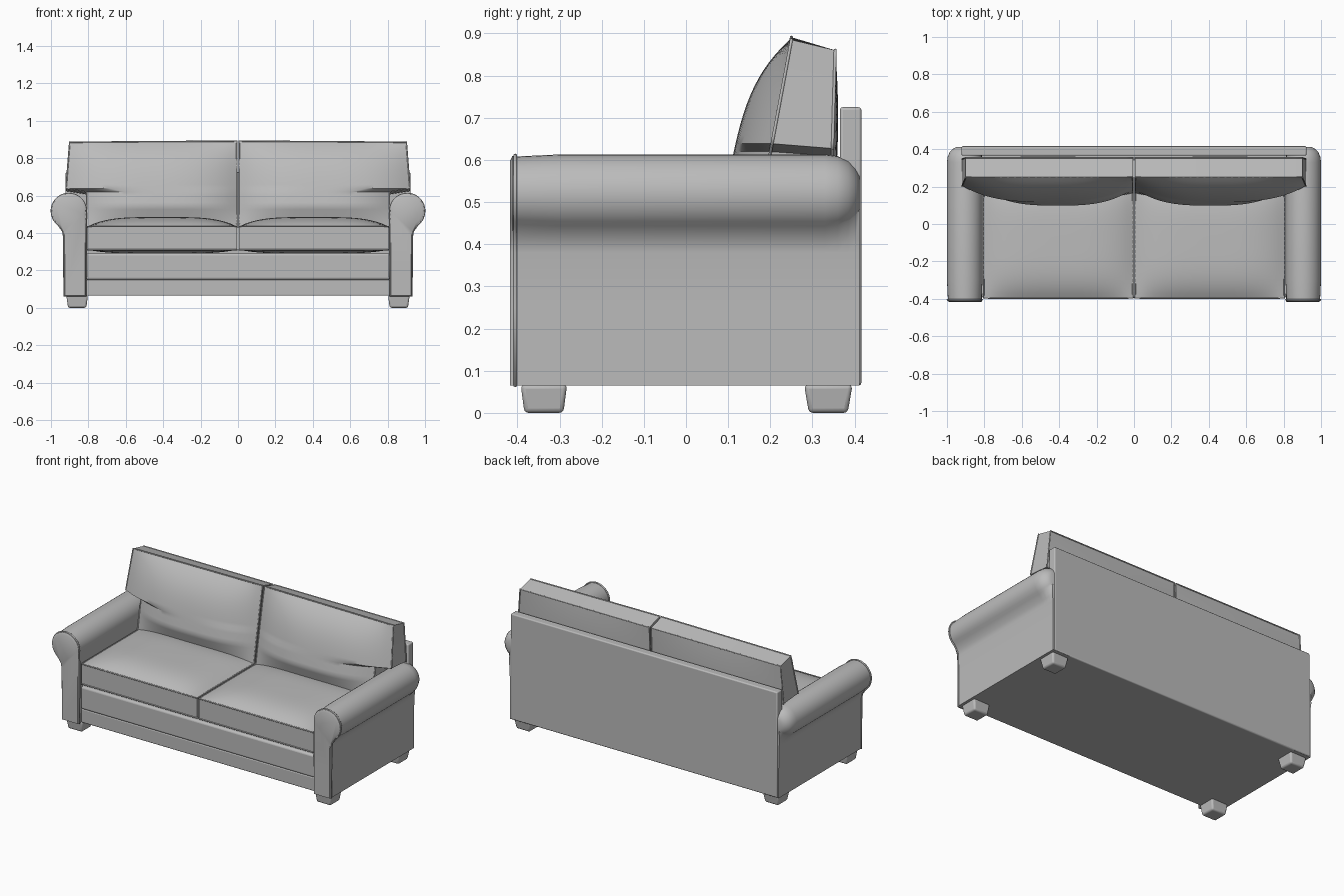
import bpy, bmesh, math

if "Cube" in bpy.data.objects:
    bpy.data.objects.remove(bpy.data.objects["Cube"])

fabric = bpy.data.materials.new("grey fabric")
fabric.diffuse_color = (0.5, 0.5, 0.5, 1)
fabric.use_nodes = True
fabric.node_tree.nodes["Principled BSDF"].inputs["Base Color"].default_value = fabric.diffuse_color


def finish(name, bm, bevel=0.0, mirror=False, angle=40, segments=3):
    bmesh.ops.recalc_face_normals(bm, faces=bm.faces)
    me = bpy.data.meshes.new(name)
    bm.to_mesh(me)
    bm.free()
    ob = bpy.data.objects.new(name, me)
    bpy.context.collection.objects.link(ob)
    me.materials.append(fabric)
    bpy.ops.object.select_all(action='DESELECT')
    ob.select_set(True)
    bpy.context.view_layer.objects.active = ob
    bpy.ops.object.shade_smooth_by_angle(angle=math.radians(angle))
    if bevel:
        m = ob.modifiers.new("bevel", 'BEVEL')
        m.width, m.segments = bevel, segments
        m.limit_method = 'ANGLE'
    if mirror:
        ob.modifiers.new("mirror", 'MIRROR')
    return ob


def box(name, x, y, z, bevel=0.0, mirror=False, taper=None):
    bm = bmesh.new()
    bmesh.ops.create_cube(bm, size=1)
    for v in bm.verts:
        k = taper if taper and v.co.z < 0 else 1
        v.co = ((x[0] + x[1]) / 2 + v.co.x * (x[1] - x[0]) * k,
                (y[0] + y[1]) / 2 + v.co.y * (y[1] - y[0]) * k,
                (z[0] + z[1]) / 2 + v.co.z * (z[1] - z[0]))
    return finish(name, bm, bevel, mirror)


def piping(name, points, radius=0.004):
    """Closed round cord along points, mirrored to the other side."""
    cu = bpy.data.curves.new(name, 'CURVE')
    cu.dimensions = '3D'
    cu.bevel_depth, cu.bevel_resolution = radius, 1
    sp = cu.splines.new('POLY')
    sp.points.add(len(points) - 1)
    for p, c in zip(sp.points, points):
        p.co = (*c, 1)
    sp.use_cyclic_u = True
    cu.materials.append(fabric)
    ob = bpy.data.objects.new(name, cu)
    bpy.context.collection.objects.link(ob)
    ob.modifiers.new("mirror", 'MIRROR')


def cushion(name, face_a, face_b, n=24):
    """Two puffed grids joined by a boxing strip, with piping on both seams."""
    bm = bmesh.new()
    rim = ([(i, 0) for i in range(n)] + [(n, j) for j in range(n)]
           + [(i, n) for i in range(n, 0, -1)] + [(0, j) for j in range(n, 0, -1)])
    rims = []
    for k, f in enumerate((face_a, face_b)):
        g = [[bm.verts.new(f(i / n, j / n)) for j in range(n + 1)] for i in range(n + 1)]
        for i in range(n):
            for j in range(n):
                bm.faces.new((g[i][j], g[i + 1][j], g[i + 1][j + 1], g[i][j + 1]))
        rims.append([g[i][j] for i, j in rim])
        piping(f"{name}_piping_{k + 1}", [v.co[:] for v in rims[-1]])
    a, b = rims
    for i in range(len(a)):
        j = (i + 1) % len(a)
        bm.faces.new((a[i], a[j], b[j], b[i]))
    finish(name, bm, mirror=True)


def puff(u, v, p=4):
    return (1 - abs(2 * u - 1) ** p) * (1 - abs(2 * v - 1) ** p)


# Seat cushions
def seat_xy(u, v):
    return 0.006 + 0.798 * u, -0.396 + 0.62 * v


cushion("seat_cushion",
        lambda u, v: (*seat_xy(u, v), 0.435 + 0.05 * puff(u, v)),
        lambda u, v: (*seat_xy(u, v), 0.31 - 0.02 * puff(u, v)))


# Back cushions, T-shaped so they spread over the arms
def back_x(u, v):
    z = 0.43 + 0.46 * v
    w = 0.81 if z < 0.625 else 0.92 - 0.02 * (z - 0.63) / 0.26
    return 0.006 + (w - 0.006) * u


def back_front(u, v):
    z = 0.43 + 0.455 * v + 0.006 * (1 - u) * v
    bulge = 0.088 * (1 - abs(2 * u - 1) ** 3) * (1 - v ** 5) * (0.35 + 0.65 * min(1, v * 4))
    return back_x(u, v), 0.165 + 0.085 * v - bulge, z


def back_rear(u, v):
    return back_x(u, v), 0.342 + 0.012 * v + 0.012 * puff(u, v, 2), 0.43 + 0.43 * v


cushion("back_cushion", back_front, back_rear)

# Base, front rails and back panel
box("base", (-0.815, 0.815), (-0.375, 0.38), (0.065, 0.29))
box("upper_front_rail", (-0.813, 0.813), (-0.395, -0.35), (0.15, 0.292), 0.012)
box("lower_front_rail", (-0.813, 0.813), (-0.39, -0.35), (0.065, 0.15), 0.005)
box("back_panel", (-0.922, 0.922), (0.365, 0.416), (0.065, 0.725), 0.007)


# Rolled arms
def arm_profile(r=0.095, grow=0.0, cx=0.905, cz=0.518):
    pts = [(0.813 - grow, 0.065), (0.93 + grow, 0.065), (0.93 + grow, 0.25),
           (0.931 + grow, 0.38), (0.936 + grow, 0.41)]
    for i in range(25):
        t = math.radians(-52 + 242 * i / 24)
        pts.append((cx + (r + grow) * math.cos(t), cz + (r + grow) * math.sin(t)))
    return pts + [(0.813 - grow, 0.45), (0.813 - grow, 0.25)]


def loft(name, rings, angle=40):
    bm = bmesh.new()
    loops = [[bm.verts.new((x, y, z)) for x, z in prof] for y, prof in rings]
    for a, b in zip(loops, loops[1:]):
        for i in range(len(a)):
            j = (i + 1) % len(a)
            bm.faces.new((a[i], a[j], b[j], b[i]))
    bm.faces.new(loops[0])
    bm.faces.new(loops[-1])
    finish(name, bm, mirror=True, angle=angle)


loft("arm", [(-0.405, arm_profile(0.09)), (-0.3, arm_profile()), (0.33, arm_profile()),
             (0.36, arm_profile(0.091)), (0.385, arm_profile(0.08)),
             (0.402, arm_profile(0.062)), (0.412, arm_profile(0.045))])
loft("arm_front_panel", [(-0.403, arm_profile(0.092)), (-0.412, arm_profile(0.091)),
                         (-0.418, arm_profile(0.082, -0.004))])
piping("arm_front_piping", [(x, -0.405, z) for x, z in arm_profile(0.092)], 0.005)

# Tapered feet
box("front_foot", (0.802, 0.918), (-0.392, -0.282), (0, 0.067), 0.01, True, 0.84)
box("rear_foot", (0.802, 0.918), (0.28, 0.395), (0, 0.067), 0.01, True, 0.8)
